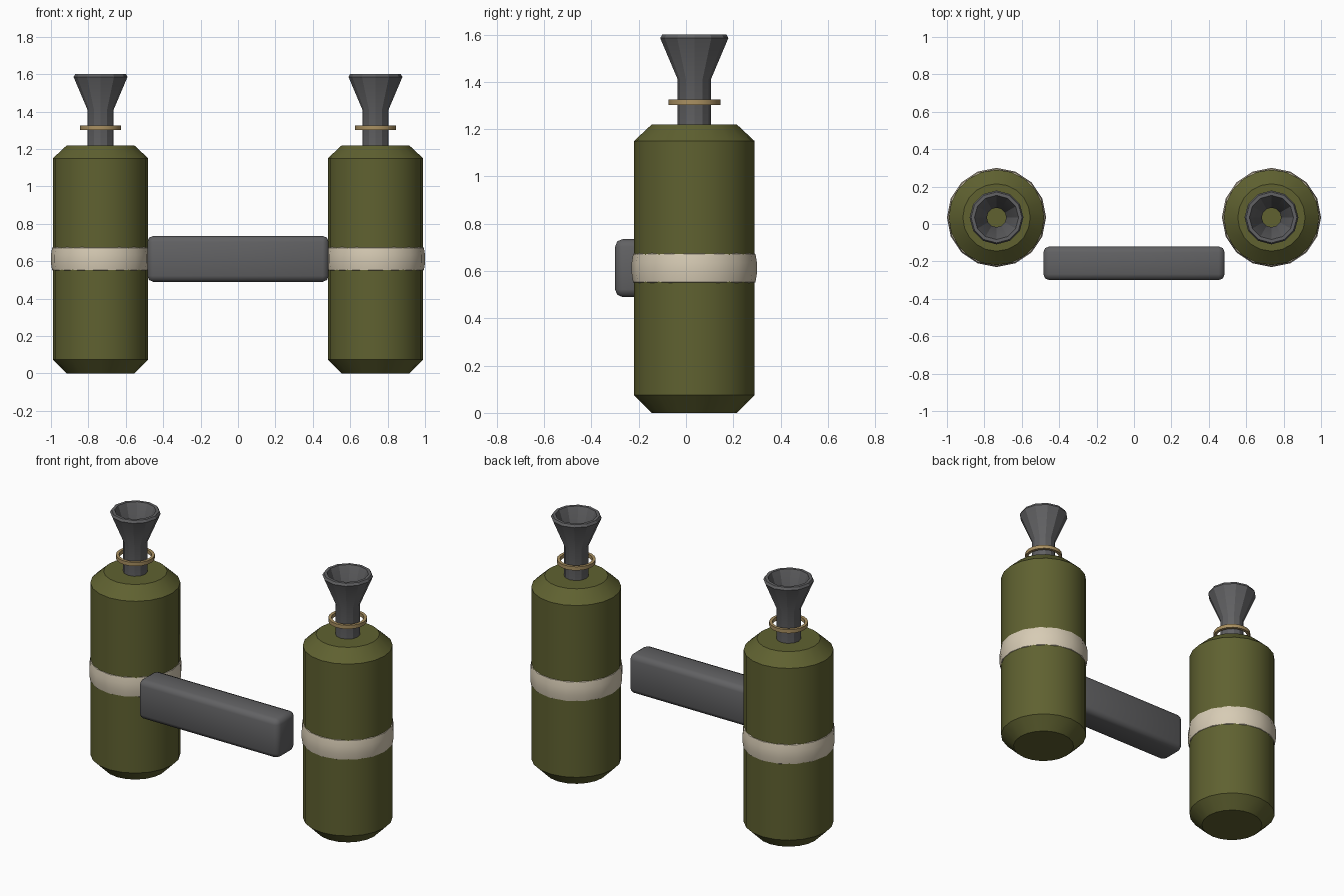
import bpy, bmesh, math

if "Cube" in bpy.data.objects:
    bpy.data.objects.remove(bpy.data.objects["Cube"])


def material(name, rgb):
    m = bpy.data.materials.new(name)
    m.diffuse_color = (*rgb, 1)
    m.use_nodes = True
    m.node_tree.nodes["Principled BSDF"].inputs["Base Color"].default_value = m.diffuse_color
    return m


olive = material("olive", (0.115, 0.12, 0.03))
cream = material("cream", (0.68, 0.60, 0.46))
brass = material("brass", (0.40, 0.28, 0.12))
steel = material("dark_steel", (0.12, 0.12, 0.125))


def finish(bm, name, mat, loc, smooth=None):
    bmesh.ops.recalc_face_normals(bm, faces=bm.faces)
    me = bpy.data.meshes.new(name)
    bm.to_mesh(me)
    bm.free()
    ob = bpy.data.objects.new(name, me)
    ob.location = loc
    me.materials.append(mat)
    bpy.context.collection.objects.link(ob)
    if smooth:
        bpy.ops.object.select_all(action='DESELECT')
        ob.select_set(True)
        bpy.context.view_layer.objects.active = ob
        bpy.ops.object.shade_smooth_by_angle(angle=math.radians(smooth))
    return ob


def lathe(name, profile, sides, mat, loc, loop=False, smooth=None):
    """Spin (radius, z) points round z; loop closes the section, otherwise the ends are capped."""
    bm = bmesh.new()
    angles = [2 * math.pi * i / sides for i in range(sides)]
    rings = [[bm.verts.new((r * math.cos(a), r * math.sin(a), z)) for a in angles]
             for r, z in profile]
    pairs = list(zip(rings, rings[1:]))
    if loop:
        pairs.append((rings[-1], rings[0]))
    else:
        bm.faces.new(rings[0])
        bm.faces.new(rings[-1])
    for lo, hi in pairs:
        for i in range(sides):
            j = (i + 1) % sides
            bm.faces.new((lo[i], lo[j], hi[j], hi[i]))
    return finish(bm, name, mat, loc, smooth)


for side, label in ((-1, "left"), (1, "right")):
    loc = (side * 0.735, 0.035, 0)
    # Chamfered tank
    lathe(label + "_tank", [(0.18, 0), (0.255, 0.075), (0.255, 1.15), (0.18, 1.22)],
          20, olive, loc, smooth=30)
    # Bulging band round the tank
    lathe(label + "_band", [(0.235, 0.54), (0.259, 0.553), (0.265, 0.59), (0.265, 0.635),
                            (0.259, 0.672), (0.235, 0.685)],
          16, cream, loc, loop=True, smooth=30)
    # Hollow neck and funnel
    lathe(label + "_funnel", [(0.07, 1.215), (0.07, 1.41), (0.144, 1.585), (0.136, 1.60),
                              (0.118, 1.60), (0.052, 1.42), (0.052, 1.215)],
          12, steel, loc, loop=True, smooth=25)
    # Loose ring round the neck
    lathe(label + "_neck_ring", [(0.092, 1.302), (0.11, 1.302), (0.11, 1.325), (0.092, 1.325)],
          20, brass, loc, loop=True, smooth=30)

# Rounded cross bar in front of the tanks
bm = bmesh.new()
bmesh.ops.create_cube(bm, size=1)
bmesh.ops.scale(bm, vec=(0.97, 0.18, 0.245), verts=bm.verts)
bmesh.ops.bevel(bm, geom=list(bm.edges), offset=0.032, segments=2, profile=0.5, affect='EDGES')
finish(bm, "cross_bar", steel, (0, -0.21, 0.6125), smooth=50)
